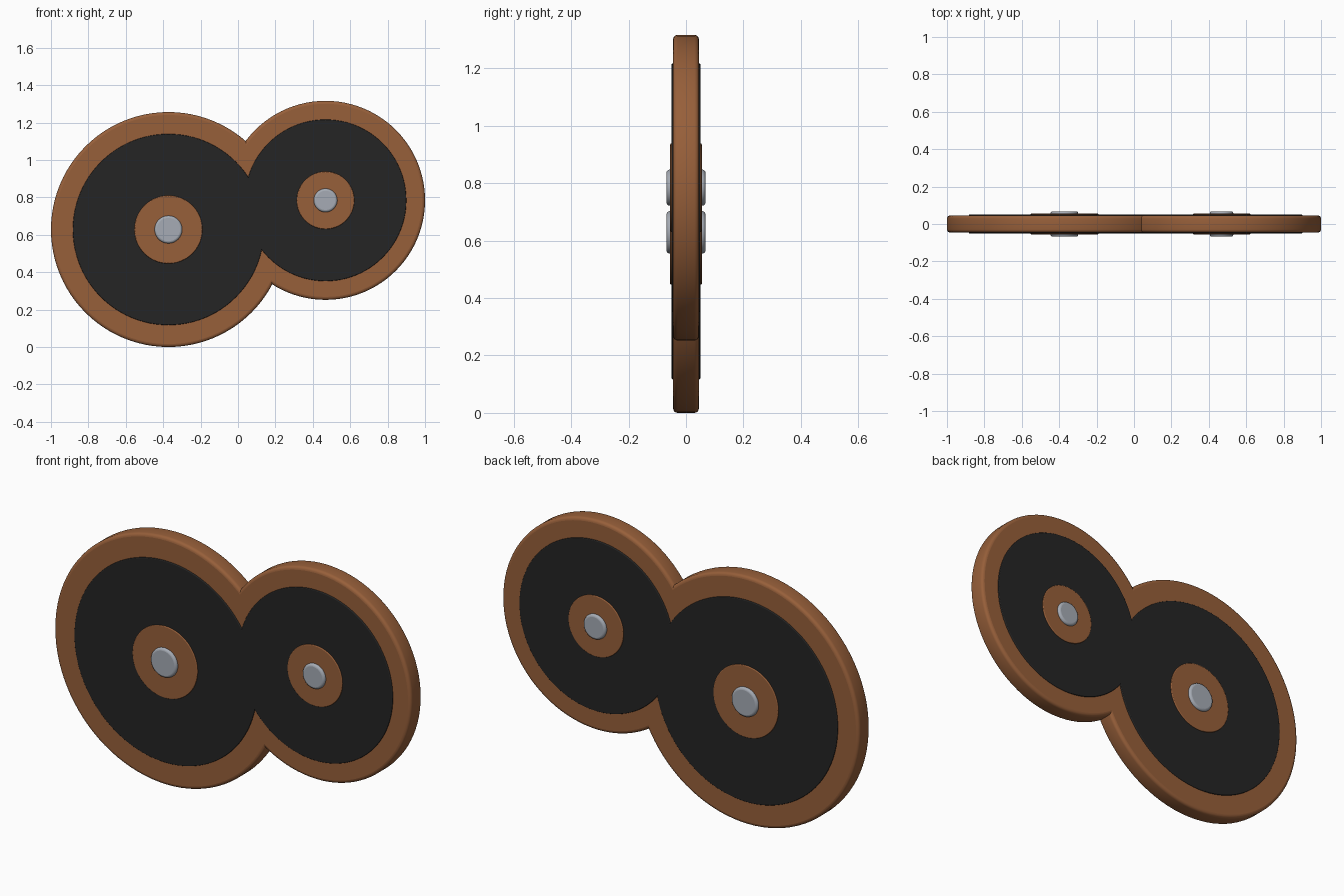
import bpy, bmesh, math
from mathutils import Matrix

if "Cube" in bpy.data.objects:
    bpy.data.objects.remove(bpy.data.objects["Cube"])


def material(name, rgb):
    m = bpy.data.materials.new(name)
    m.diffuse_color = (*rgb, 1.0)
    m.use_nodes = True
    m.node_tree.nodes["Principled BSDF"].inputs["Base Color"].default_value = m.diffuse_color
    return m


WOOD = material("warm brown wood", (0.31, 0.115, 0.042))
BLACK = material("matte black", (0.018, 0.018, 0.018))
STEEL = material("pale steel", (0.38, 0.41, 0.46))


def disc(name, x, z, radius, half, bevel, mat, sides=96):
    """Round-edged disc facing front and back, centred on y = 0."""
    bm = bmesh.new()
    turn = Matrix.Translation((x, 0, z)) @ Matrix.Rotation(math.pi / 2, 4, 'X')
    bmesh.ops.create_cone(bm, cap_ends=True, segments=sides, radius1=radius,
                          radius2=radius, depth=2 * half, matrix=turn)
    rims = [e for e in bm.edges
            if abs(e.verts[0].co.y - e.verts[1].co.y) < 1e-5]
    bmesh.ops.bevel(bm, geom=rims, offset=bevel, segments=4, profile=0.5,
                    affect='EDGES', clamp_overlap=True)
    bmesh.ops.recalc_face_normals(bm, faces=bm.faces[:])
    # Smooth rims, flat front and back faces
    for f in bm.faces:
        f.smooth = abs(f.normal.y) < 0.999
    mesh = bpy.data.meshes.new(name)
    bm.to_mesh(mesh)
    bm.free()
    mesh.materials.append(mat)
    obj = bpy.data.objects.new(name, mesh)
    bpy.context.collection.objects.link(obj)
    return obj


# Two overlapping wheels: centre x, centre z, then rim, face, hub and pin radii
wheels = {
    "large": (-0.372, 0.628, 0.628, 0.511, 0.182, 0.074),
    "small": (0.468, 0.784, 0.532, 0.432, 0.154, 0.063),
}
for size, (x, z, rim, face, hub, pin) in wheels.items():
    disc(size + "_wood_rim", x, z, rim, 0.045, 0.016, WOOD)
    disc(size + "_black_face", x, z, face, 0.050, 0.004, BLACK)
    disc(size + "_wood_hub", x, z, hub, 0.055, 0.004, WOOD, 64)
    disc(size + "_steel_pin", x, z, pin, 0.068, 0.012, STEEL, 48)
